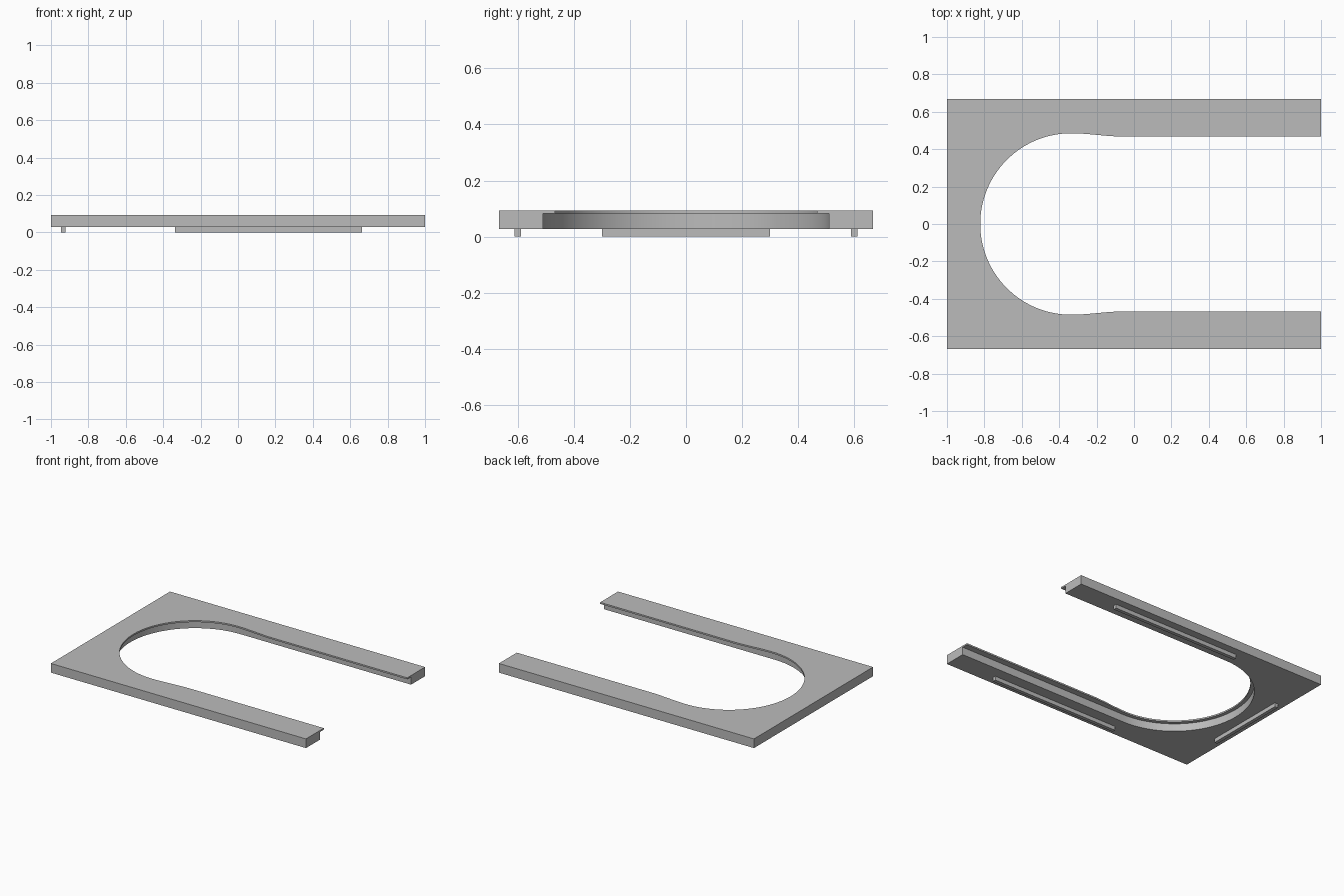
import bpy
import bmesh
from math import sin, cos, pi, radians

cube = bpy.data.objects.get("Cube")
if cube:
    bpy.data.objects.remove(cube, do_unlink=True)

grey = bpy.data.materials.new("plain grey")
grey.use_nodes = True
grey.diffuse_color = (0.5, 0.5, 0.5, 1)
grey.node_tree.nodes["Principled BSDF"].inputs["Base Color"].default_value = (0.5, 0.5, 0.5, 1)

HALF_X, HALF_Y = 1.0, 0.667
CENTRE_X = -0.337           # centre of the round end of the opening
BLEND_END = -0.05           # where the opening becomes straight
BASE_Z, LEDGE_Z, TOP_Z = 0.028, 0.082, 0.093


def finish(name, bm):
    bmesh.ops.recalc_face_normals(bm, faces=bm.faces)
    mesh = bpy.data.meshes.new(name)
    bm.to_mesh(mesh)
    bm.free()
    mesh.materials.append(grey)
    obj = bpy.data.objects.new(name, mesh)
    bpy.context.collection.objects.link(obj)
    return obj


def opening(radius, half_width, arc_steps=32, blend_steps=8):
    """Keyhole-like U outline from the +y arm tip round to the -y arm tip."""
    half = [(HALF_X, half_width)]
    for i in range(blend_steps):
        t = 1 - i / blend_steps
        ease = t * t * (3 - 2 * t)
        half.append((CENTRE_X + t * (BLEND_END - CENTRE_X),
                     radius + ease * (half_width - radius)))
    for i in range(arc_steps + 1):
        a = pi / 2 * (1 + i / arc_steps)
        half.append((CENTRE_X + radius * cos(a), radius * sin(a)))
    half[-1] = (CENTRE_X - radius, 0)
    return half + [(x, -y) for x, y in reversed(half[:-1])]


# U-shaped plate with a thin overhanging lip around the opening
bm = bmesh.new()


def ring(points, z):
    return [bm.verts.new((x, y, z)) for x, y in points]


wide, narrow = opening(0.51, 0.51), opening(0.485, 0.467)
corners = [(HALF_X, -HALF_Y), (-HALF_X, -HALF_Y), (-HALF_X, HALF_Y), (HALF_X, HALF_Y)]
inner = [ring(wide, BASE_Z), ring(wide, LEDGE_Z), ring(narrow, LEDGE_Z), ring(narrow, TOP_Z)]
outer = [ring(corners, BASE_Z), ring(corners, TOP_Z)]

for rings in (inner, outer):
    for low, high in zip(rings, rings[1:]):
        for i in range(len(low) - 1):
            bm.faces.new((low[i], low[i + 1], high[i + 1], high[i]))
bm.faces.new(inner[0] + outer[0])
bm.faces.new(inner[-1] + outer[-1])
for tip, corner in ((0, -1), (-1, 0)):      # stepped arm ends
    bm.faces.new([outer[0][corner]] + [r[tip] for r in inner] + [outer[1][corner]])

plate = finish("u_shaped_plate", bm)
bpy.ops.object.select_all(action="DESELECT")
plate.select_set(True)
bpy.context.view_layer.objects.active = plate
bpy.ops.object.shade_smooth_by_angle(angle=radians(30))


# Thin locating ribs underneath
def rib(name, x, y, length_x, length_y):
    b = bmesh.new()
    bmesh.ops.create_cube(b, size=1)
    for v in b.verts:
        v.co = (x + v.co.x * length_x, y + v.co.y * length_y, (v.co.z + 0.5) * BASE_Z)
    finish(name, b)


rib("right_arm_rib", 0.163, -0.6, 1.0, 0.024)
rib("left_arm_rib", 0.163, 0.6, 1.0, 0.024)
rib("cross_rib", -0.935, 0, 0.024, 0.6)
